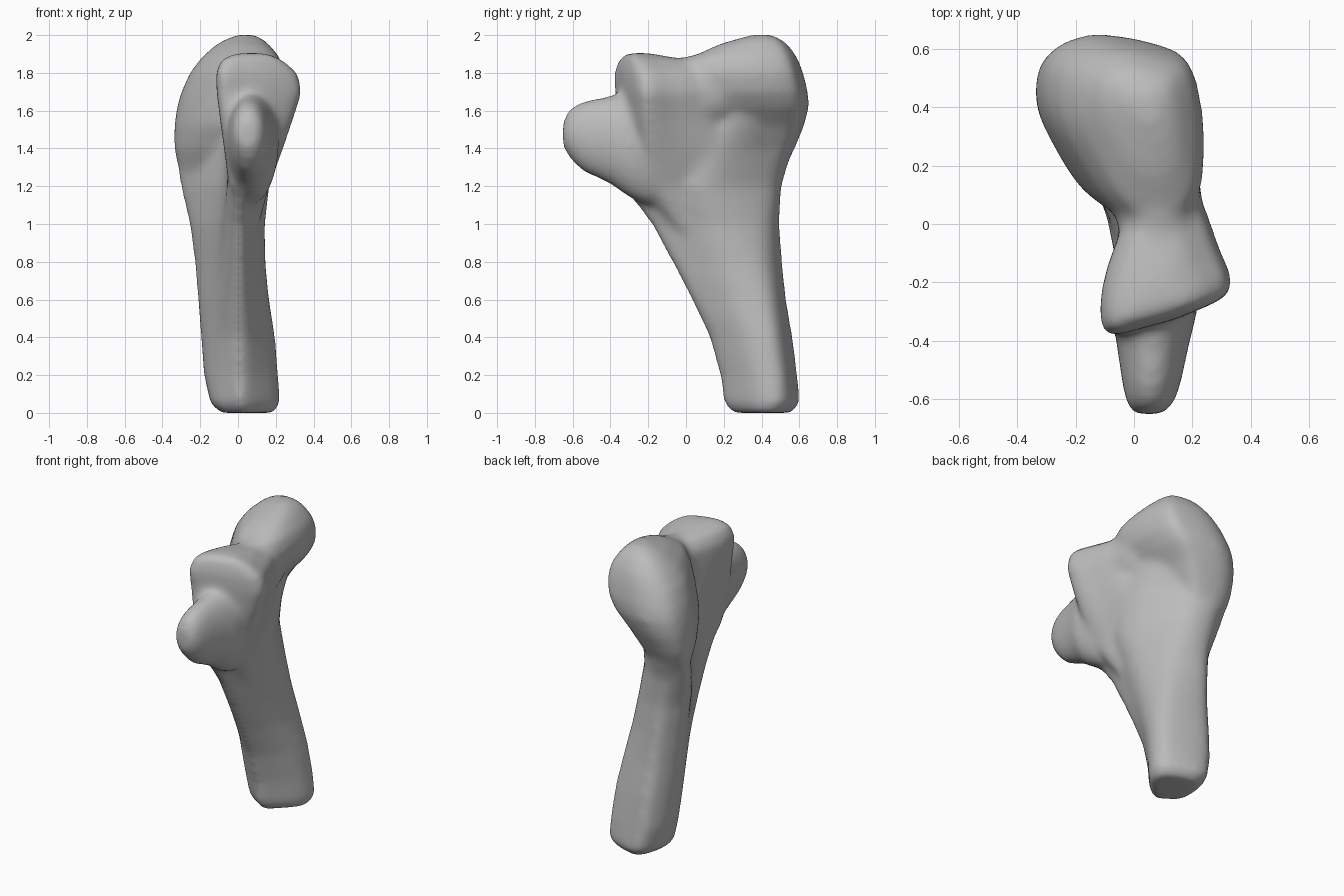
import bpy, bmesh, math
from mathutils import Vector

cube = bpy.data.objects.get("Cube")
if cube:
    bpy.data.objects.remove(cube, do_unlink=True)

bm = bmesh.new()


def smooth_loop(pts, steps=5):
    """Closed curve through the given 2D points."""
    n, out = len(pts), []
    for i in range(n):
        a, b, c, d = (Vector(pts[(i + k) % n]) for k in (-1, 0, 1, 2))
        for s in range(steps):
            t = s / steps
            out.append(b + (c - a) * t / 2 + (a * 2 - b * 5 + c * 4 - d) * t * t / 2
                       + (b * 3 - a - c * 3 + d) * t ** 3 / 2)
    return out


def loft(rings):
    """Closed skin over rings of 3D points."""
    rows = [[bm.verts.new(p) for p in ring] for ring in rings]
    n = len(rows[0])
    faces = [bm.faces.new(rows[0]), bm.faces.new(rows[-1][::-1])]
    for a, b in zip(rows, rows[1:]):
        for i in range(n):
            j = (i + 1) % n
            faces.append(bm.faces.new((a[j], a[i], b[i], b[j])))
    bmesh.ops.recalc_face_normals(bm, faces=faces)


def stack(shape, levels):
    """Loft a unit outline through (z, x0, x1, y0, y1) levels."""
    loft([[(x0 + u * (x1 - x0), y0 + v * (y1 - y0), z) for u, v in smooth_loop(shape)]
          for z, x0, x1, y0, y1 in levels])


# Shaft levels: z, x0, x1, y0, y1, crest y, back corner x and y, side hollow
shaft = [(0, -.09, .19, .24, .56, .38, .16, .5, .05), (.05, -.145, .215, .2, .605, .4, .19, .53, .05),
         (.2, -.18, .205, .18, .59, .4, .18, .52, .07), (.4, -.195, .188, .125, .565, .37, .165, .49, .1),
         (.6, -.21, .16, .03, .53, .34, .13, .46, .18), (.8, -.225, .145, -.075, .51, .33, .09, .43, .27),
         (1, -.25, .143, -.185, .495, .32, .05, .42, .36), (1.2, -.295, .165, -.34, .505, .38, 0, .43, .46),
         (1.4, -.325, .17, -.3, .565, .44, 0, .45, .5), (1.55, -.28, .16, -.18, .59, .44, .03, .5, .5),
         (1.7, -.2, .15, -.05, .55, .4, .06, .45, .45)]
rings = []
for z, x0, x1, y0, y1, crest, bx, by, dip in shaft:
    w, d, c, ridge = x1 - x0, y1 - y0, crest - y0, .02
    outline = [(ridge, y0), (ridge + .5 * (x1 - ridge), y0 + .2 * d), (x1, y0 + .53 * d),
               (bx, by), (x0 + .3 * w, y1), (x0 + .07 * w, (y1 + crest) / 2 + .02), (x0, crest),
               (x0 + dip * w, y0 + .5 * c), (x0 + (.3 + .5 * dip) * w, y0 + .14 * c)]
    rings.append([(p.x, p.y, z) for p in smooth_loop(outline)])
loft(rings)

# Rear head: broad knob tapering down onto the side crest
stack([(.72, 0), (.95, .15), (1, .5), (.92, .85), (.75, .95), (.33, 1),
       (.04, .88), (0, .62), (.15, .35), (.4, .08)],
      [(1.1, -.25, -.13, .32, .46), (1.25, -.295, -.07, .25, .5), (1.4, -.335, .01, .14, .575),
       (1.52, -.333, .085, .06, .625), (1.62, -.318, .175, .02, .65), (1.7, -.295, .225, 0, .645),
       (1.8, -.25, .243, -.01, .62), (1.88, -.19, .222, .02, .59), (1.95, -.115, .165, .17, .54),
       (1.98, -.06, .13, .27, .5), (2.003, 0, .08, .35, .45)])

# Front block: flared lip ahead of the rear head, fading into the shaft
stack([(.03, 0), (.35, .04), (.7, .14), (1, .3), (.9, .6), (.7, 1), (.35, 1), (.14, .7), (0, .3)],
      [(.95, 0, .1, -.08, .2), (1.2, -.045, .165, -.32, .24), (1.4, -.07, .238, -.36, .2),
       (1.55, -.09, .29, -.365, .14), (1.7, -.108, .338, -.37, .12), (1.8, -.112, .315, -.375, .1),
       (1.87, -.085, .235, -.355, -.02), (1.905, -.01, .16, -.32, -.2)])

# Forward spur: y, centre x, half width, bottom z, top z
spur = [(-.652, .05, .05, 1.41, 1.54), (-.62, .055, .08, 1.35, 1.61), (-.55, .06, .1, 1.28, 1.65),
        (-.4, .065, .127, 1.21, 1.68), (-.3, .075, .143, 1.14, 1.7), (-.2, .075, .13, 1.1, 1.7),
        (0, .06, .06, 1.15, 1.5)]
loft([[(cx + rx * math.cos(a), y, (z0 + z1) / 2 + (z1 - z0) / 2 * math.sin(a))
       for a in (math.tau * i / 32 for i in range(32))] for y, cx, rx, z0, z1 in spur])

# Saddle bridging the two heads
saddle = bmesh.ops.create_icosphere(bm, subdivisions=4, radius=1)["verts"]
for v in saddle:
    v.co = Vector((.085 + .148 * v.co.x, .07 + .26 * v.co.y, 1.7 + .195 * v.co.z))

mesh = bpy.data.meshes.new("bone")
bm.to_mesh(mesh)
bm.free()
bone = bpy.data.objects.new("bone", mesh)
bpy.context.collection.objects.link(bone)
bpy.context.view_layer.objects.active = bone
bone.select_set(True)

# Fuse the masses into one soft skin
fuse = bone.modifiers.new("fuse", "REMESH")
fuse.mode = "VOXEL"
fuse.voxel_size = 0.018
soften = bone.modifiers.new("soften", "SMOOTH")
soften.factor = 0.5
soften.iterations = 20
for name in ("fuse", "soften"):
    bpy.ops.object.modifier_apply(modifier=name)

grey = bpy.data.materials.new("bone grey")
grey.use_nodes = True
color = (0.5, 0.5, 0.5, 1)
grey.diffuse_color = color
grey.node_tree.nodes["Principled BSDF"].inputs["Base Color"].default_value = color
mesh.materials.clear()
mesh.materials.append(grey)
bpy.ops.object.shade_smooth()
